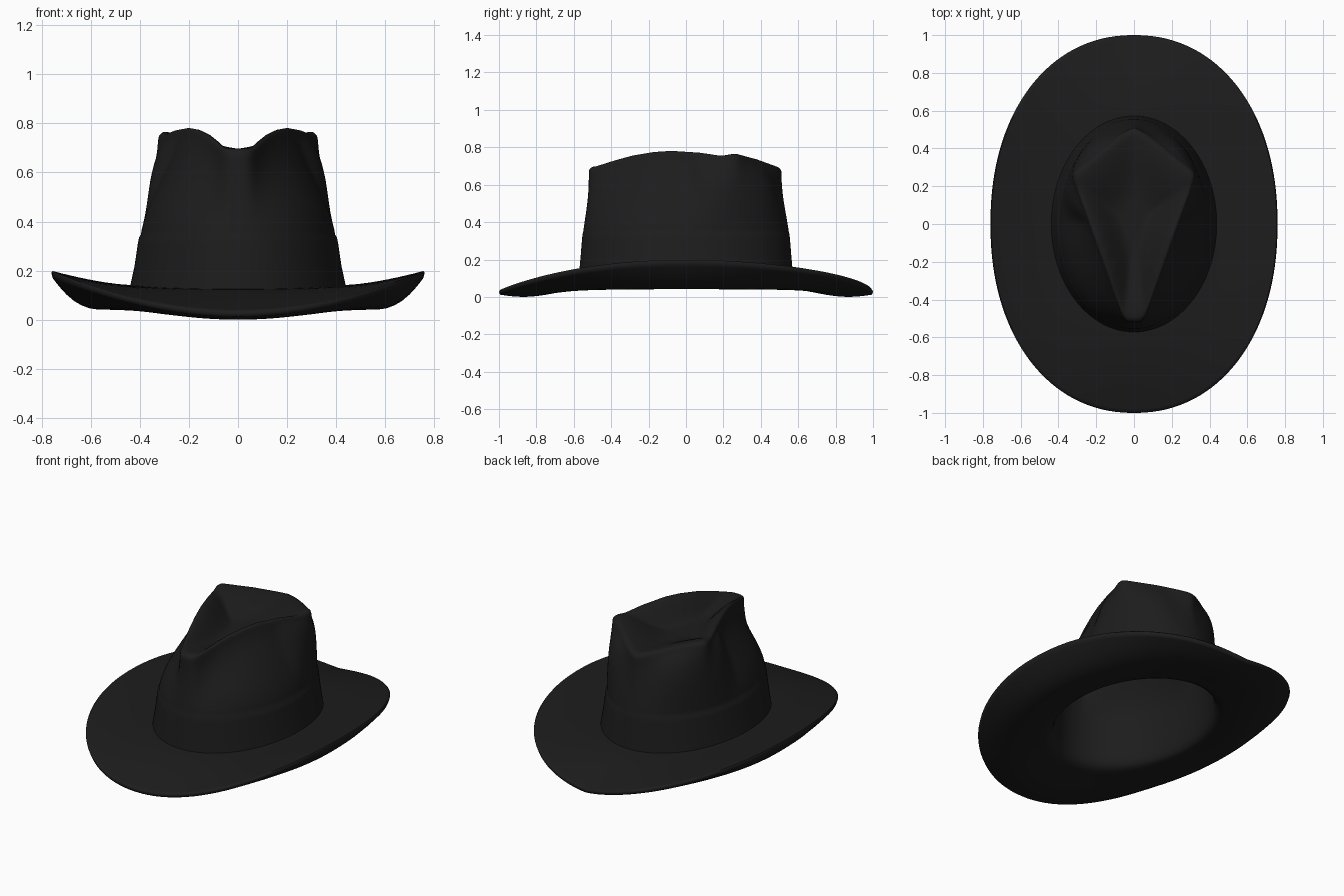
import bpy, bmesh, math

if "Cube" in bpy.data.objects:
    bpy.data.objects.remove(bpy.data.objects["Cube"])

N = 144  # points around the hat

felt = bpy.data.materials.new("black felt")
felt.diffuse_color = (0.012, 0.012, 0.012, 1)
felt.use_nodes = True
felt.node_tree.nodes["Principled BSDF"].inputs["Base Color"].default_value = felt.diffuse_color


def lerp(a, b, t):
    return a + (b - a) * t


def smooth(t):
    t = max(0.0, min(1.0, t))
    return t * t * (3 - 2 * t)


def oval(d, a, b, p=2.0):
    """Radius of a (super)ellipse along direction d."""
    return (abs(d[0] / a) ** p + abs(d[1] / b) ** p) ** (-1 / p)


def outline(d):
    """Outer edge of the brim."""
    return oval(d, 0.76, 1.0, 2.15)


DIRS = []
for i in range(N):
    f = 2 * math.pi * i / N
    x, y = 0.42 * math.cos(f), 0.56 * math.sin(f)
    l = math.hypot(x, y)
    DIRS.append((x / l, y / l))


def kite(d):
    """Teardrop crease outline: wide at the back, pinched to the front."""
    edges = [((0.0, 0.535), (0.335, 0.265)), ((0.335, 0.265), (0.06, -0.50))]
    total = (abs(d[1]) / 0.52) ** 22
    for (x0, y0), (x1, y1) in edges:
        nx, ny = y0 - y1, x1 - x0
        c = nx * x0 + ny * y0
        total += max(0.0, (nx * abs(d[0]) + ny * d[1]) / c) ** 22
    return total ** (-1 / 22)


RIDGE = [(-0.51, 0.697), (-0.4, 0.73), (-0.3, 0.756), (-0.18, 0.775), (-0.08, 0.781),
         (0.08, 0.771), (0.2, 0.754), (0.28, 0.766), (0.4, 0.735), (0.51, 0.697)]


def ridge_z(y):
    y = max(-0.51, min(0.51, y))
    for (y0, z0), (y1, z1) in zip(RIDGE, RIDGE[1:]):
        if y <= y1:
            return lerp(z0, z1, (y - y0) / (y1 - y0))
    return RIDGE[-1][1]


def corner(d):
    """1 at the wide back corners of the crown, 0 at front and sides."""
    return smooth(2.1 * abs(d[0]) * max(0.0, d[1]))


def loft(name, rows):
    """Skin rings and cap both ends; a row maps a direction to (radius, z)."""
    bm = bmesh.new()
    rings = []
    for row in rows:
        ring = []
        for d in DIRS:
            r, z = row(d)
            ring.append(bm.verts.new((d[0] * r, d[1] * r, z)))
        rings.append(ring)
    for a, b in zip(rings, rings[1:]):
        for i in range(N):
            j = (i + 1) % N
            bm.faces.new((a[i], a[j], b[j], b[i]))
    for ring in (rings[0], rings[-1]):
        c = bm.verts.new((0, 0, sum(v.co.z for v in ring) / N))
        for i in range(N):
            bm.faces.new((ring[i], ring[(i + 1) % N], c))
    bmesh.ops.recalc_face_normals(bm, faces=bm.faces)
    me = bpy.data.meshes.new(name)
    bm.to_mesh(me)
    bm.free()
    me.materials.append(felt)
    ob = bpy.data.objects.new(name, me)
    bpy.context.collection.objects.link(ob)
    bpy.ops.object.select_all(action='DESELECT')
    ob.select_set(True)
    bpy.context.view_layer.objects.active = ob
    bpy.ops.object.shade_smooth_by_angle(angle=math.radians(60))
    return ob


# Crown parts
def bowl(f, inset=0.0):
    """Sunken crown top at fraction f of the kite outline."""
    def row(d):
        k = kite(d)
        s = smooth((0.95 - f) / 0.75)
        return f * k * (1 - inset * 2), lerp(ridge_z(d[1] * k), 0.655, s) - inset
    return row


def shoulder(f, drop):
    def row(d):
        k = kite(d)
        return k * f, ridge_z(d[1] * k) - drop
    return row


def wall(t, inset=0.0):
    """Side wall, oval at the band, pinched towards the kite on top."""
    def row(d):
        k = kite(d)
        c = corner(d)
        top = ridge_z(d[1] * k) - 0.025
        e = oval(d, lerp(0.396, 0.368, t), lerp(0.55, 0.515, t), lerp(2.0, 2.25, t))
        pinch = 0.5 * t ** 1.2 + 0.5 * smooth(t ** 1.2)
        s = lerp(pinch, t ** 5, c)
        return lerp(e, k, s) - inset, lerp(0.345, top, t) - inset * t
    return row


# Brim parts
def edge_z(d):
    y = d[1] * outline(d)
    return 0.035 + 0.165 * max(0.0, 1 - y * y) ** (0.74 - 0.14 * y)


def brim_top(u):
    def row(d):
        r = lerp(oval(d, 0.438, 0.572), outline(d), u)
        return r, lerp(0.125 + 0.017 * d[0] ** 2, edge_z(d), u ** 1.5)
    return row


def brim_edge(d):
    return outline(d), edge_z(d) - 0.008


def brim_under(u):
    """Underside, bulging low in the middle and curling up to the edge."""
    def row(d):
        r = lerp(oval(d, 0.45, 0.585), outline(d), u)
        z = lerp(0.052 - 0.012 * d[1] ** 2, edge_z(d) - 0.022, u ** (1.2 + 1.6 * d[0] ** 2))
        return r, z - 0.024 * math.sin(math.pi * u ** 1.3)
    return row


def ring(a, b, z):
    return lambda d: (oval(d, a, b), z)


# Crown top and walls
rows = [bowl(i / 14) for i in range(1, 13)]
rows += [bowl(0.9), shoulder(0.95, 0.0), shoulder(0.972, 0.005), shoulder(0.99, 0.013)]
rows += [wall(1 - i / 18) for i in range(19)]
# Hat band: a slightly raised strip at the foot of the crown
rows += [ring(0.403, 0.553, 0.335), ring(0.408, 0.556, 0.31), ring(0.421, 0.563, 0.22)]
# Brim
rows += [brim_top(u) for u in (0, .08, .18, .3, .42, .54, .66, .78, .88, .95, .985)]
rows += [brim_edge]
rows += [brim_under(u) for u in (.985, .96, .9, .8, .7, .6, .5, .4, .3, .2, .1, 0)]
# Opening and hollow inside
rows += [ring(0.428, 0.565, 0.052), ring(0.41, 0.55, 0.064), ring(0.398, 0.538, 0.09),
         ring(0.39, 0.533, 0.13), ring(0.385, 0.53, 0.2)]
rows += [wall(i / 12, 0.02) for i in range(13)]
rows += [bowl(i / 12, 0.02) for i in range(11, 0, -1)]
loft("felt_hat", rows)
